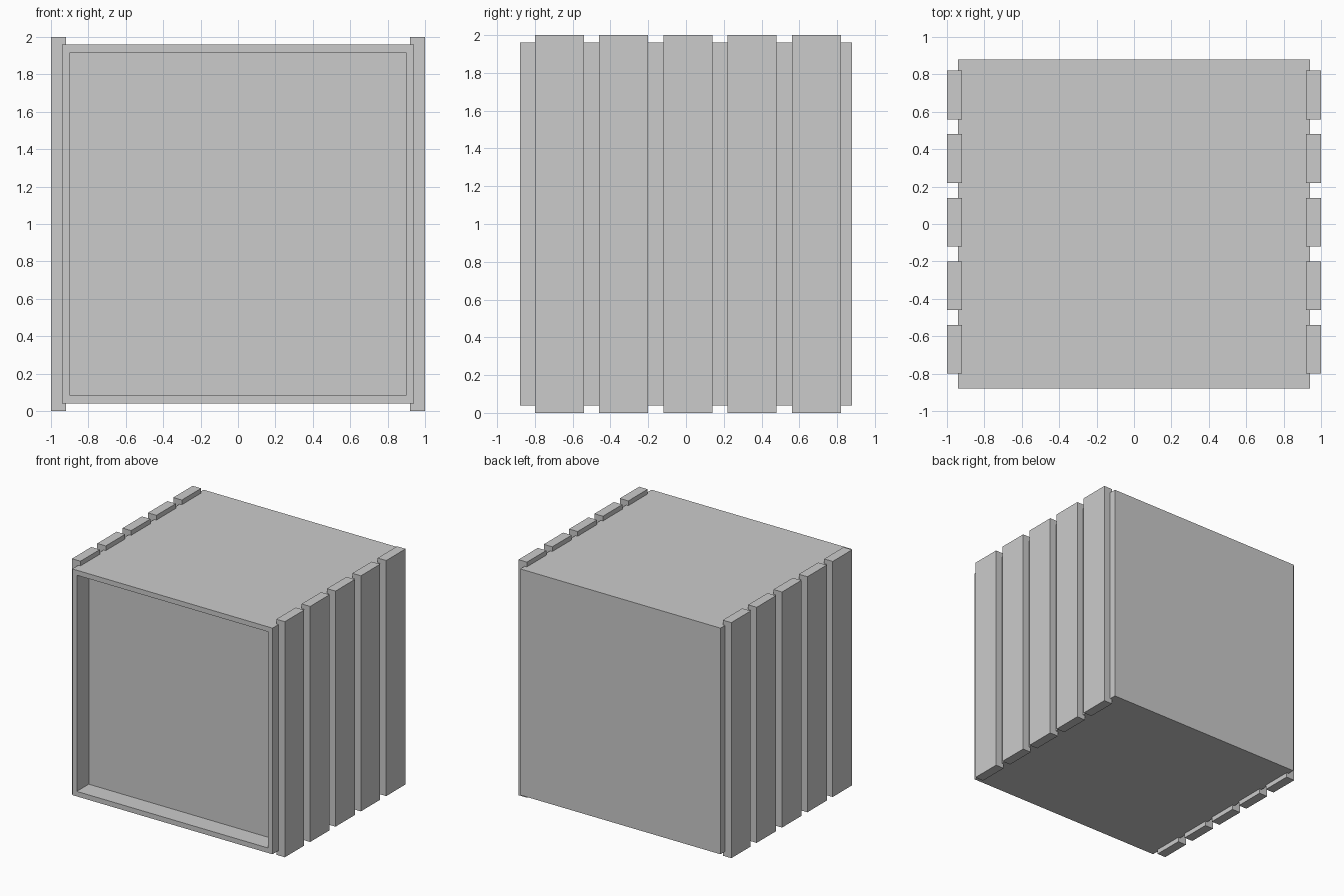
import bpy
import bmesh

if "Cube" in bpy.data.objects:
    bpy.data.objects.remove(bpy.data.objects["Cube"])


def add_box(bm, x0, x1, y0, y1, z0, z1):
    verts = bmesh.ops.create_cube(bm, size=1)["verts"]
    for v in verts:
        v.co.x = x1 if v.co.x > 0 else x0
        v.co.y = y1 if v.co.y > 0 else y0
        v.co.z = z1 if v.co.z > 0 else z0


def finish(bm, name):
    mesh = bpy.data.meshes.new(name)
    bm.to_mesh(mesh)
    bm.free()
    obj = bpy.data.objects.new(name, mesh)
    bpy.context.collection.objects.link(obj)
    return obj


# Box body with a shallow recess in the front
bm = bmesh.new()
add_box(bm, -0.94, 0.94, -0.88, 0.88, 0.04, 1.96)
bm.normal_update()
front = min(bm.faces, key=lambda f: f.calc_center_median().y)
bmesh.ops.inset_region(bm, faces=[front], thickness=0.06)
inner = bmesh.ops.extrude_face_region(bm, geom=[front])
bmesh.ops.delete(bm, geom=[front], context='FACES_ONLY')
for v in inner["geom"]:
    if isinstance(v, bmesh.types.BMVert):
        v.co.y += 0.16
bmesh.ops.recalc_face_normals(bm, faces=bm.faces[:])
finish(bm, "cabinet_body")

# Five upright slats on the right, mirrored to the left
bm = bmesh.new()
for i in range(5):
    y = -0.80 + 0.34 * i
    add_box(bm, 0.92, 1.0, y, y + 0.26, 0.0, 2.0)
slats = finish(bm, "side_slats")
slats.modifiers.new("mirror", 'MIRROR').use_axis[0] = True
